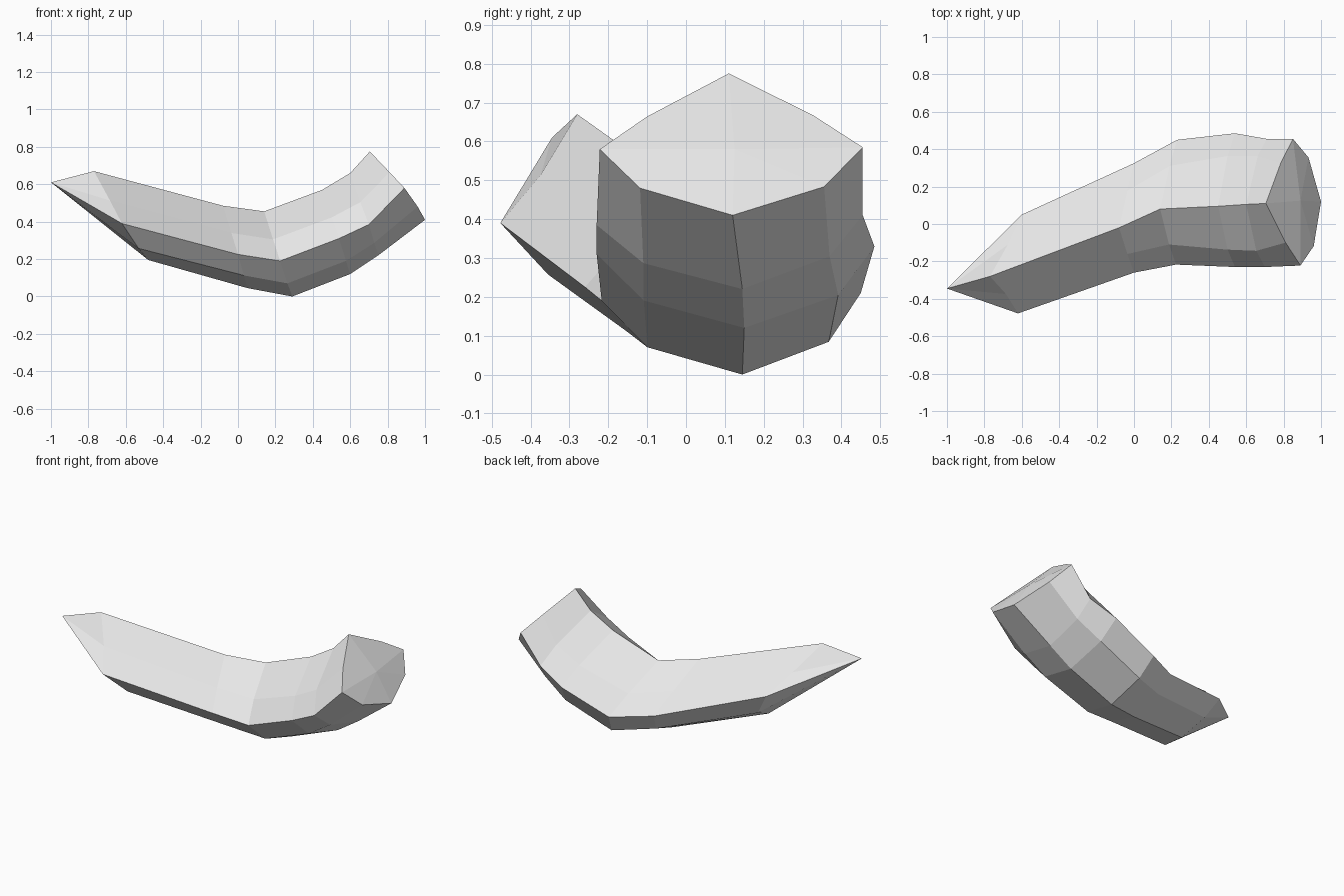
import bpy
import bmesh
from mathutils import Vector

cube = bpy.data.objects.get("Cube")
if cube:
    bpy.data.objects.remove(cube, do_unlink=True)


def make_material(name, value):
    material = bpy.data.materials.new(name)
    material.use_nodes = True
    colour = (value, value, value, 1)
    material.diffuse_color = colour
    material.node_tree.nodes["Principled BSDF"].inputs["Base Color"].default_value = colour
    return material


def section_points(top, front, bottom, back, bulge, drop):
    """Turn four corners into a rounded eight-sided section."""
    top, front, bottom, back = map(Vector, (top, front, bottom, back))
    across = front - back
    down = bottom - top

    def middle(a, b, outward, lower):
        return (a + b) / 2 + across * outward + down * lower

    return [
        top, middle(top, front, bulge, .035),
        front, middle(front, bottom, .1, drop),
        bottom, middle(bottom, back, -.1, drop),
        back, middle(back, top, -bulge, .035),
    ]


# Sections along the bent body: top, front, bottom and back corners,
# then the bulge of the upper sides and the drop of the lower sides
sections = [
    ((-.77, -.28, .67), (-.62, -.478, .39), (-.48, -.145, .195), (-.60, .05, .41), 0, .07),
    ((-.08, -.02, .485), (0, -.26, .225), (.05, .06, .045), (0, .325, .23), .04, .05),
    ((.14, .08, .455), (.225, -.217, .19), (.29, .145, 0), (.23, .45, .21), .065, .05),
    ((.45, .095, .57), (.54, -.23, .31), (.60, .15, .12), (.54, .485, .33), .1, .05),
    ((.60, .105, .66), (.70, -.23, .385), (.75, .145, .22), (.71, .455, .41), .12, .03),
    ((.705, .11, .775), (.89, -.222, .58), (1, .12, .41), (.85, .455, .585), .065, .04),
]

bm = bmesh.new()
rings = [[bm.verts.new(p) for p in section_points(*s)] for s in sections]

# Side walls
for ring, following in zip(rings, rings[1:]):
    for i in range(len(ring)):
        j = (i + 1) % len(ring)
        bm.faces.new((ring[i], ring[j], following[j], following[i]))


def close_end(ring, point):
    pole = bm.verts.new(point)
    for i in range(len(ring)):
        bm.faces.new((ring[i], ring[(i + 1) % len(ring)], pole))


# Slanted pointed end and slightly domed blunt end
close_end(rings[0], (-1, -.345, .61))
close_end(rings[-1], (.89, .125, .58))

bmesh.ops.recalc_face_normals(bm, faces=bm.faces)
mesh = bpy.data.meshes.new("bent_body")
bm.to_mesh(mesh)
bm.free()
mesh.materials.append(make_material("light_grey", 0.8))
body = bpy.data.objects.new("bent_body", mesh)
bpy.context.collection.objects.link(body)
